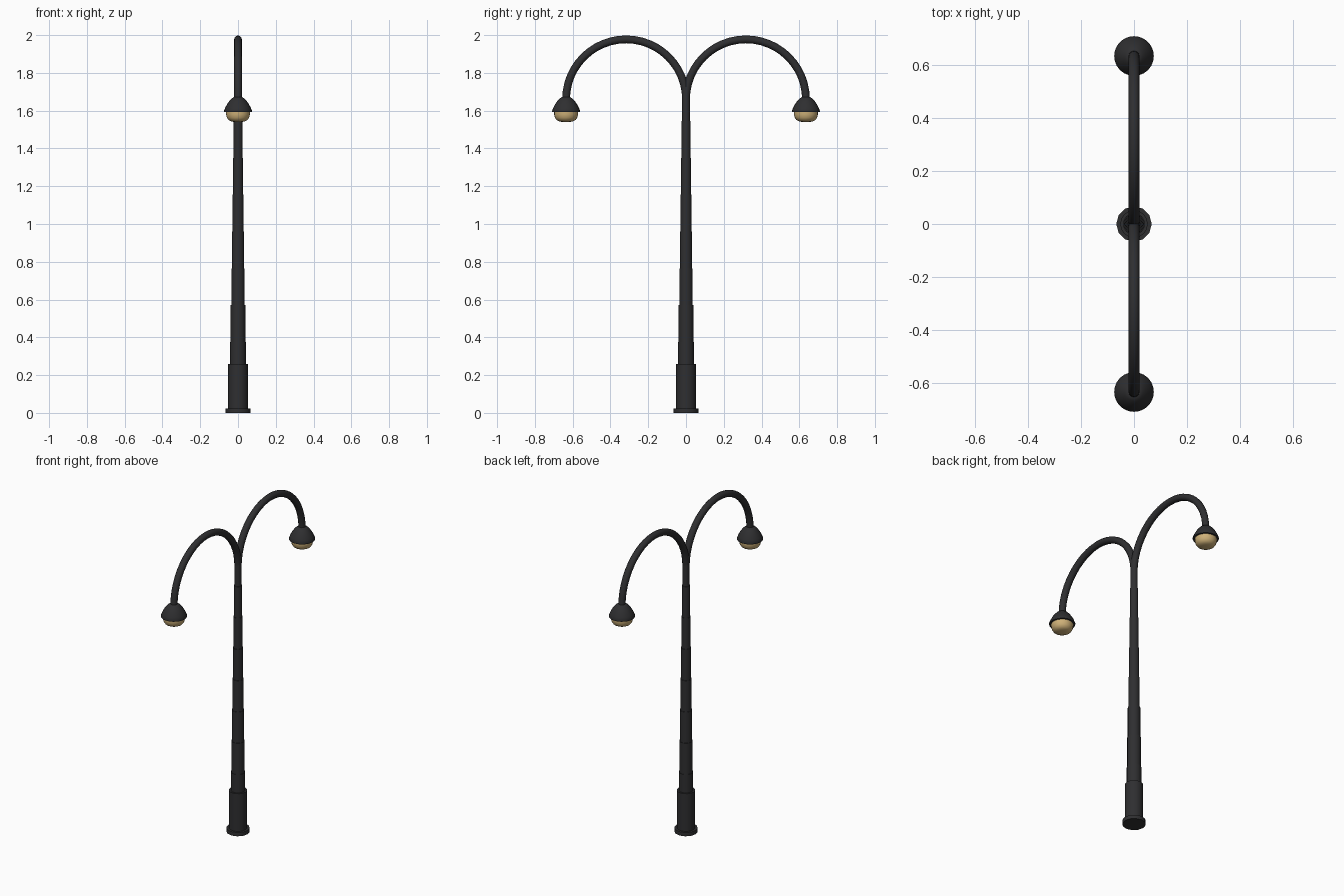
import bpy, math

if "Cube" in bpy.data.objects:
    bpy.data.objects.remove(bpy.data.objects["Cube"])


def material(name, color):
    m = bpy.data.materials.new(name)
    m.diffuse_color = color
    m.use_nodes = True
    m.node_tree.nodes["Principled BSDF"].inputs["Base Color"].default_value = m.diffuse_color
    return m


DARK = material("dark_metal", (0.028, 0.028, 0.03, 1))
GLOW = material("warm_glass", (0.62, 0.44, 0.19, 1))


def finish(name, verts, faces, mat, angle=35):
    me = bpy.data.meshes.new(name)
    me.from_pydata(verts, [], faces)
    me.materials.append(mat)
    ob = bpy.data.objects.new(name, me)
    bpy.context.collection.objects.link(ob)
    bpy.ops.object.select_all(action='DESELECT')
    bpy.context.view_layer.objects.active = ob
    ob.select_set(True)
    bpy.ops.object.shade_smooth_by_angle(angle=math.radians(angle))
    return ob


def skin(rings, n):
    """Faces joining successive rings of n vertices, capped at both ends."""
    faces = [tuple(range(n))[::-1]]
    for i in range(rings - 1):
        for j in range(n):
            k = (j + 1) % n
            faces.append((i * n + j, i * n + k, (i + 1) * n + k, (i + 1) * n + j))
    faces.append(tuple(range((rings - 1) * n, rings * n)))
    return faces


def lathe(name, profile, n, mat, y=0.0):
    """Turn (radius, z) points, listed bottom to top, around a vertical axis."""
    verts = [(r * math.cos(2 * math.pi * j / n), y + r * math.sin(2 * math.pi * j / n), z)
             for r, z in profile for j in range(n)]
    return finish(name, verts, skin(len(profile), n), mat)


# foot flange and base sleeve
lathe("base_flange", [(0.067, 0), (0.067, 0.024)], 12, DARK)
lathe("base_sleeve", [(0.052, 0.02), (0.052, 0.26)], 16, DARK)

# stepped pole
levels = [0.25, 0.375, 0.57, 0.765, 0.96, 1.155, 1.35, 1.545, 1.68]
profile = []
for i in range(8):
    r = 0.0415 - 0.0029 * i
    profile += [(r, levels[i]), (r, levels[i + 1])]
lathe("pole", profile, 16, DARK)

R, TUBE, CZ, N = 0.3175, 0.0205, 1.66, 12
for side, tag in ((1, "back"), (-1, "front")):
    # half-circle arm
    verts = []
    for i in range(25):
        a = math.pi * (1 - i / 24)
        for j in range(N):
            b = 2 * math.pi * j / N * side
            rr = R + TUBE * math.cos(b)
            verts.append((TUBE * math.sin(b), side * (R + rr * math.cos(a)),
                          CZ + rr * math.sin(a)))
    finish(tag + "_arm", verts, skin(25, N), DARK)

    # lamp shade and glass bowl
    y = side * 2 * R
    lathe(tag + "_lamp_shade",
          [(0.074, 1.592), (0.075, 1.597), (0.068, 1.615), (0.058, 1.634),
           (0.046, 1.651), (0.034, 1.664), (0.022, 1.672)], 24, DARK, y)
    lathe(tag + "_lamp_glass",
          [(0.018, 1.540), (0.036, 1.543), (0.050, 1.550), (0.059, 1.563),
           (0.063, 1.580), (0.063, 1.596)], 24, GLOW, y)
